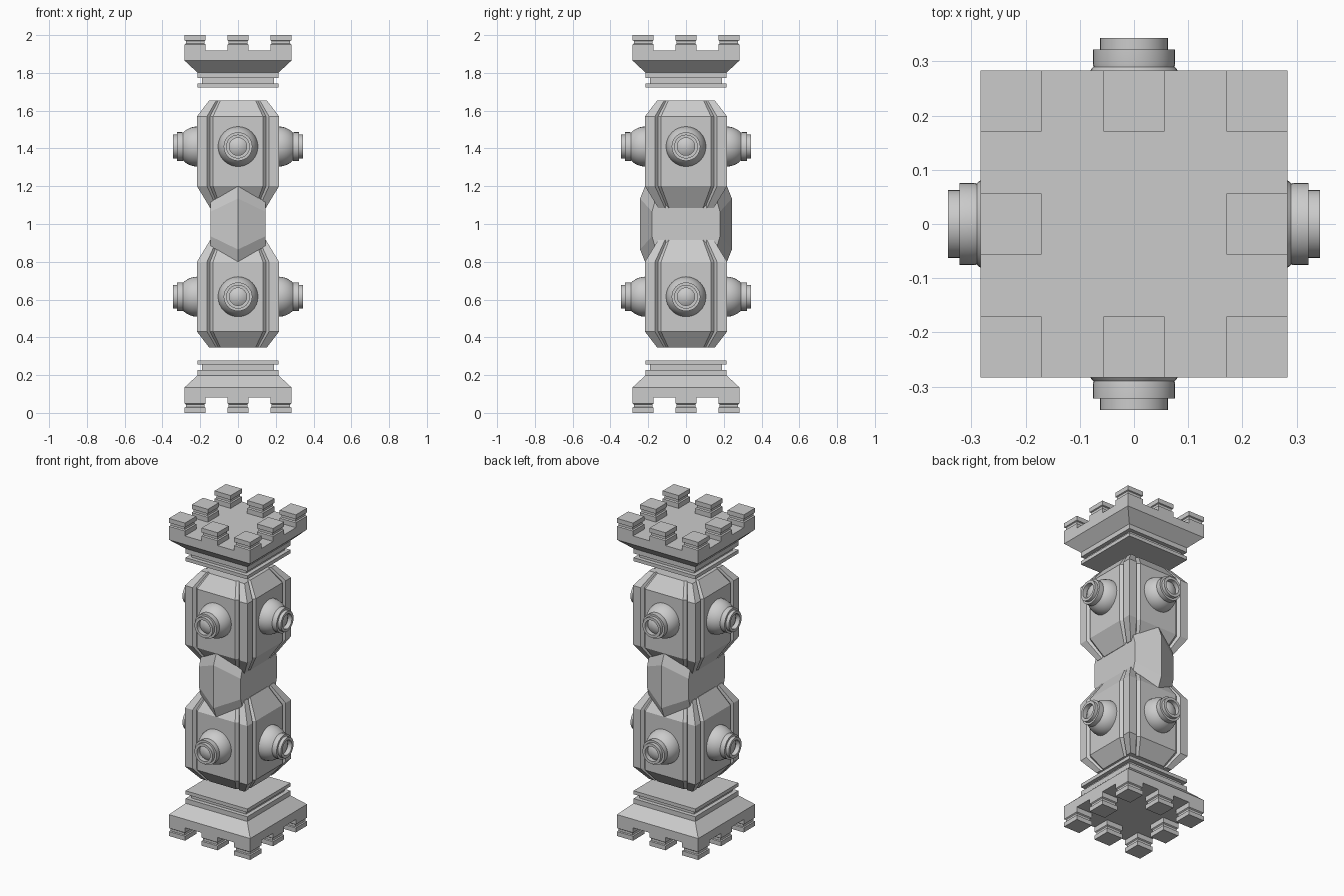
import bpy, bmesh, math
from mathutils import Vector, Matrix

if "Cube" in bpy.data.objects:
    bpy.data.objects.remove(bpy.data.objects["Cube"])


def finish(name, bm, smooth=False):
    bmesh.ops.recalc_face_normals(bm, faces=bm.faces)
    me = bpy.data.meshes.new(name)
    bm.to_mesh(me)
    bm.free()
    ob = bpy.data.objects.new(name, me)
    bpy.context.collection.objects.link(ob)
    if smooth:
        bpy.ops.object.select_all(action='DESELECT')
        ob.select_set(True)
        bpy.context.view_layer.objects.active = ob
        bpy.ops.object.shade_smooth_by_angle(angle=math.radians(35))
    return ob


def loft(bm, sections):
    """Skin a stack of matching outlines and cap both ends."""
    rings = [[bm.verts.new(p) for p in s] for s in sections]
    for a, b in zip(rings, rings[1:]):
        for i in range(len(a)):
            j = (i + 1) % len(a)
            bm.faces.new((a[i], a[j], b[j], b[i]))
    bm.faces.new(rings[0][::-1])
    bm.faces.new(rings[-1])


def square(h, z, cx=0, cy=0):
    return [(cx + h * sx, cy + h * sy, z)
            for sx, sy in ((-1, -1), (1, -1), (1, 1), (-1, 1))]


def flip_z(bm):
    for v in bm.verts:
        v.co.z = 2 - v.co.z


# Stepped plinth with notched feet; the crown is the same part upside down
def end_piece(name, flip):
    bm = bmesh.new()
    steps = [(.283, .081), (.283, .135), (.215, .198), (.215, .228),
             (.19, .228), (.19, .255), (.215, .255), (.215, .277)]
    loft(bm, [square(h, z) for h, z in steps])
    foot = [(.056, 0), (.056, .028), (.049, .031), (.049, .045),
            (.056, .05), (.056, .081)]
    for ix in (-1, 0, 1):
        for iy in (-1, 0, 1):
            if ix or iy:
                loft(bm, [square(h, z, ix * .227, iy * .227) for h, z in foot])
    if flip:
        flip_z(bm)
    return finish(name, bm)


# Tapered block with a groove beside each corner post
def block(name, flip):
    side = [(-.132, -.217), (.132, -.217), (.148, -.2), (.164, -.217),
            (.217, -.217), (.217, -.164), (.2, -.148), (.217, -.132)]
    outline = []
    for k in range(4):
        rot = Matrix.Rotation(k * math.pi / 2, 2)
        outline += [rot @ Vector(p) for p in side[1:]]
    bm = bmesh.new()
    loft(bm, [[(p.x * s, p.y * s, z) for p in outline]
              for s, z in ((.7, .345), (1, .43), (1, .80), (.68, .915))])
    if flip:
        flip_z(bm)
    return finish(name, bm)


# Domed nozzle with a stepped, hollow tip, spun around its axis
def nozzle(name, z, k):
    prof = [(.106 * math.cos(a), .215 + .106 * math.sin(a))
            for a in [math.radians(45 * i / 6) for i in range(7)]]
    prof = [(.106, .19)] + prof + [(.076, .297), (.076, .322), (.063, .322),
            (.063, .343), (.046, .343), (.046, .315), (.03, .325), (0, .33)]
    bm = bmesh.new()
    vs = [bm.verts.new((r, 0, h)) for r, h in prof]
    es = [bm.edges.new(p) for p in zip(vs, vs[1:])]
    bmesh.ops.spin(bm, geom=vs + es, cent=(0, 0, 0), axis=(0, 0, 1),
                   angle=math.tau, steps=32)
    bmesh.ops.remove_doubles(bm, verts=bm.verts, dist=1e-5)
    m = (Matrix.Translation((0, 0, z)) @ Matrix.Rotation(k * math.pi / 2, 4, 'Z')
         @ Matrix.Rotation(math.pi / 2, 4, 'X'))
    bmesh.ops.transform(bm, matrix=m, verts=bm.verts)
    return finish(name, bm, True)


# Ridged hexagonal shield on the front and back of the waist
def shield(name, sgn):
    def hexagon(y_mid, y_side, top, side, w=.145):
        return [(0, y_mid, 1 + top), (w, y_side, 1 + side), (w, y_side, 1 - side),
                (0, y_mid, 1 - top), (-w, y_side, 1 - side), (-w, y_side, 1 + side)]
    bm = bmesh.new()
    rings = [[bm.verts.new((x, y * sgn, z)) for x, y, z in s] for s in (
        hexagon(-.12, -.12, .10, .09), hexagon(-.217, -.165, .20, .118),
        hexagon(-.243, -.18, .135, .065))]
    for a, b in zip(rings, rings[1:]):
        for i in range(6):
            j = (i + 1) % 6
            bm.faces.new((a[i], a[j], b[j], b[i]))
    bm.faces.new(rings[0])
    f = rings[2]
    bm.faces.new((f[0], f[1], f[2], f[3]))
    bm.faces.new((f[3], f[4], f[5], f[0]))
    return finish(name, bm)


end_piece("base_plinth", False)
end_piece("top_crown", True)
block("lower_block", False)
block("upper_block", True)
for label, z in (("lower", .615), ("upper", 1.41)):
    for k, where in enumerate(("front", "right", "back", "left")):
        nozzle(f"{label}_nozzle_{where}", z, k)

# Plain waist joining the two blocks
bm = bmesh.new()
loft(bm, [[(x * .145, y * .16, z) for x, y in ((-1, -1), (1, -1), (1, 1), (-1, 1))]
          for z in (.90, 1.10)])
finish("waist", bm)
shield("front_shield", 1)
shield("back_shield", -1)
